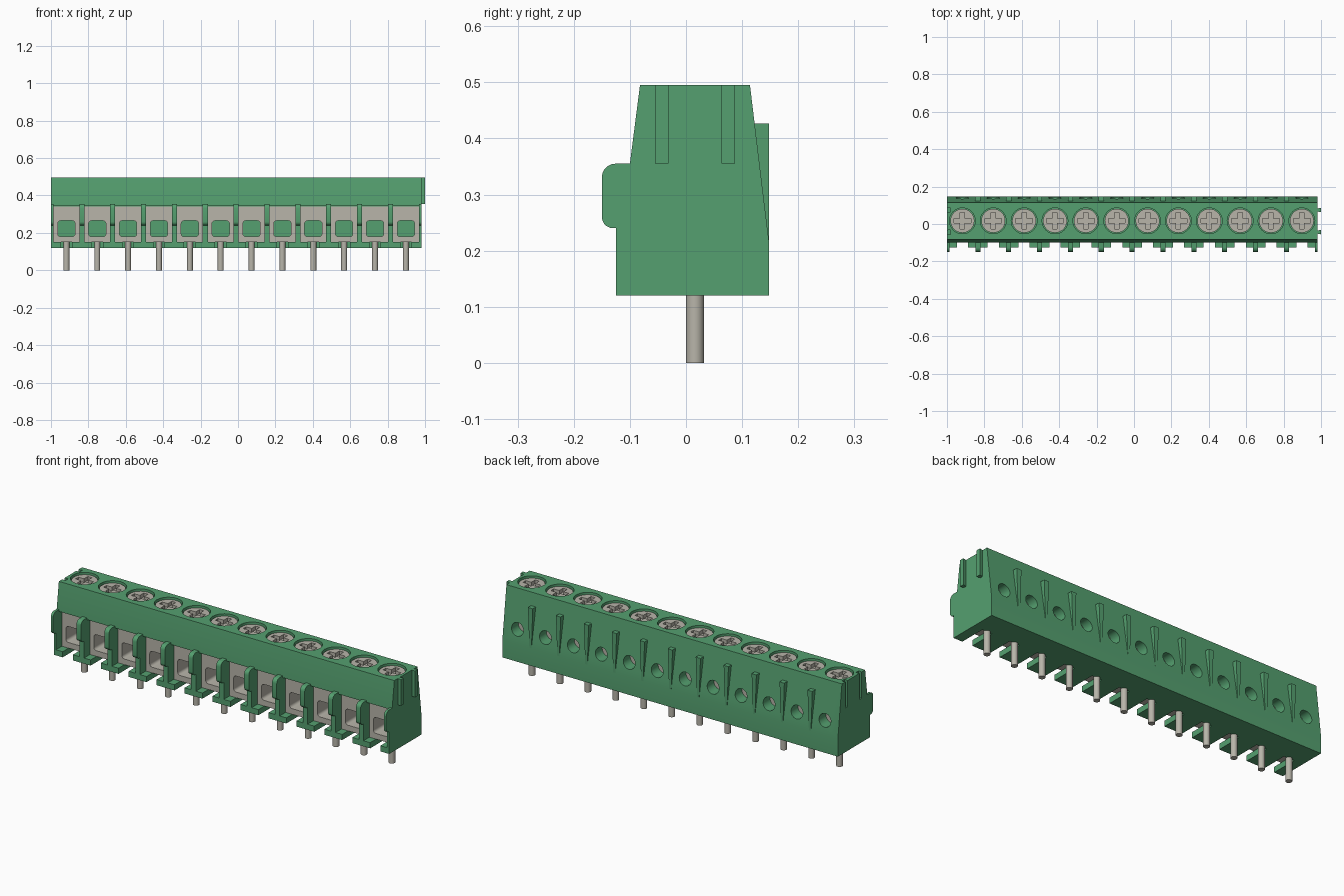
import bpy, bmesh, math
from mathutils import Vector

cube = bpy.data.objects.get("Cube")
if cube:
    bpy.data.objects.remove(cube, do_unlink=True)

POLES, PITCH, LEFT, RIGHT = 12, 0.165, -1.0, 0.98
CENTRES = [LEFT + PITCH * (i + 0.5) for i in range(POLES)]
SCREW_Y, PIN_Y = 0.017, 0.016


def material(name, rgb):
    m = bpy.data.materials.new(name)
    m.use_nodes = True
    m.diffuse_color = (*rgb, 1)
    m.node_tree.nodes["Principled BSDF"].inputs["Base Color"].default_value = (*rgb, 1)
    return m


GREEN = material("green plastic", (0.09, 0.35, 0.16))
METAL = material("grey metal", (0.48, 0.46, 0.40))


def rounded(pts, radii, steps=5):
    """Round chosen corners of a profile; radii maps corner index to radius."""
    out = []
    for i, p in enumerate(pts):
        p = Vector(p)
        if i not in radii:
            out.append(p)
            continue
        a = p + (Vector(pts[i - 1]) - p).normalized() * radii[i]
        b = p + (Vector(pts[(i + 1) % len(pts)]) - p).normalized() * radii[i]
        c = a + b - p
        for s in range(steps + 1):
            t = math.pi / 2 * s / steps
            out.append(c + (a - c) * math.cos(t) + (b - c) * math.sin(t))
    return out


def rect(u0, u1, v0, v1):
    return [(u0, v0), (u1, v0), (u1, v1), (u0, v1)]


def circle(u, v, r, n=32):
    return [(u + r * math.cos(2 * math.pi * k / n), v + r * math.sin(2 * math.pi * k / n))
            for k in range(n)]


def prism(bm, pts, axis, lo, hi):
    """Extrude a profile along an axis; returns the new vertices."""
    def place(p, w):
        return {"X": (w, p[0], p[1]), "Y": (p[0], w, p[1]), "Z": (p[0], p[1], w)}[axis]
    a = [bm.verts.new(place(p, lo)) for p in pts]
    b = [bm.verts.new(place(p, hi)) for p in pts]
    n = len(pts)
    faces = [bm.faces.new(a), bm.faces.new(b)]
    faces += [bm.faces.new((a[i], a[(i + 1) % n], b[(i + 1) % n], b[i])) for i in range(n)]
    bmesh.ops.recalc_face_normals(bm, faces=faces)
    return a + b


def make(name, bm, mat=None):
    mesh = bpy.data.meshes.new(name)
    bm.to_mesh(mesh)
    bm.free()
    ob = bpy.data.objects.new(name, mesh)
    bpy.context.collection.objects.link(ob)
    if mat:
        mesh.materials.append(mat)
        mesh.shade_smooth()
        mesh.set_sharp_from_angle(angle=math.radians(30))
    return ob


def repeated(name, mat, places, shape):
    """One object holding the same shape at every place."""
    bm = bmesh.new()
    for x in places:
        shape(bm, x)
    return make(name, bm, mat)


def carve(target, *cutters):
    """Subtract the cutters and bake the result."""
    for c in cutters:
        c.hide_render = True
        mod = target.modifiers.new(c.name, "BOOLEAN")
        mod.operation, mod.solver, mod.object = "DIFFERENCE", "EXACT", c
    deps = bpy.context.evaluated_depsgraph_get()
    mesh = bpy.data.meshes.new_from_object(target.evaluated_get(deps))
    target.modifiers.clear()
    target.data = mesh
    mesh.shade_smooth()
    mesh.set_sharp_from_angle(angle=math.radians(30))
    for c in cutters:
        bpy.data.objects.remove(c, do_unlink=True)


# Housing: one side profile run the full length
side = [(-.125, .12), (.148, .12), (.148, .215), (.114, .495), (-.082, .495),
        (-.1, .355), (-.1, .345), (-.07, .345), (-.07, .15), (-.125, .15)]
bm = bmesh.new()
prism(bm, side, "X", LEFT, RIGHT)
housing = make("housing", bm, GREEN)

# Openings in the housing: pin notches, clamp pockets, test holes, screw wells, key slots
notches = repeated("notch_cutter", None, CENTRES, lambda bm, x: prism(
    bm, rect(x - .03, x + .03, .1, .156), "Y", -.2, .018))
pockets = repeated("pocket_cutter", None, CENTRES, lambda bm, x: prism(
    bm, rect(x - .069, x + .069, .15, .342), "Y", -.2, .05))
test_holes = repeated("test_hole_cutter", None, CENTRES, lambda bm, x: prism(
    bm, circle(x, .288, .035, 24), "Y", .08, .2))
wells = repeated("well_cutter", None, CENTRES, lambda bm, x: prism(
    bm, circle(x, SCREW_Y, .069), "Z", .46, .6))
KEYS = (-.0435, .075)
slots = repeated("slot_cutter", None, KEYS, lambda bm, y: prism(
    bm, [(LEFT - .02, y - .007), (LEFT + .02, y - .012),
         (LEFT + .02, y + .012), (LEFT - .02, y + .007)], "Z", .355, .6))
carve(housing, notches, pockets, test_holes, wells, slots)

# Dovetail keys on the end that slide into the next block
repeated("end_keys", GREEN, KEYS, lambda bm, y: prism(
    bm, [(RIGHT - .005, y - .007), (RIGHT + .02, y - .012),
         (RIGHT + .02, y + .012), (RIGHT - .005, y + .007)], "Z", .355, .495))

# Front dividers between the wire openings
fin = rounded([(-.05, .12), (-.05, .355), (-.15, .355), (-.15, .24), (-.125, .24), (-.125, .12)],
              {2: .024, 3: .02})
repeated("front_dividers", GREEN, [LEFT + PITCH * i for i in range(POLES + 1)],
         lambda bm, x: prism(bm, fin, "X", max(x - .0135, LEFT), min(x + .0135, RIGHT)))


# Back ribs, narrowing towards the bottom
def back_rib(bm, x):
    for v in prism(bm, [(.105, .427), (.148, .427), (.148, .215), (.12, .215)],
                   "X", x - .014, x + .014):
        if v.co.z < .3:
            v.co.x = x + (v.co.x - x) * .45


repeated("back_ribs", GREEN, [LEFT + PITCH * i for i in range(1, POLES)], back_rib)

# Metal wire clamps with rounded square openings
clamps = repeated("wire_clamps", METAL, CENTRES, lambda bm, x: prism(
    bm, rect(x - .069, x + .069, .15, .342), "Y", -.075, .05))
openings = repeated("opening_cutter", None, CENTRES, lambda bm, x: prism(
    bm, rounded(rect(x - .046, x + .046, .18, .265), {i: .015 for i in range(4)}),
    "Y", -.2, .1))
carve(clamps, openings)

# Metal contacts at the bottom of the test holes
repeated("test_contacts", METAL, CENTRES, lambda bm, x: prism(
    bm, circle(x, .288, .034, 24), "Y", .076, .083))

# Screws with cross recesses
screws = repeated("screws", METAL, CENTRES, lambda bm, x: prism(
    bm, circle(x, SCREW_Y, .064), "Z", .45, .485))


def cross(bm, x):
    a, b = .012, .045
    quarter = [(b, -a), (b, a), (a, a)]
    pts = []
    for k in range(4):
        c, s = round(math.cos(k * math.pi / 2)), round(math.sin(k * math.pi / 2))
        pts += [(x + u * c - v * s, SCREW_Y + u * s + v * c) for u, v in quarter]
    prism(bm, pts, "Z", .465, .6)


carve(screws, repeated("cross_cutter", None, CENTRES, cross))

# Solder pins
repeated("solder_pins", METAL, CENTRES, lambda bm, x: prism(
    bm, circle(x, PIN_Y, .016, 20), "Z", 0, .157))
